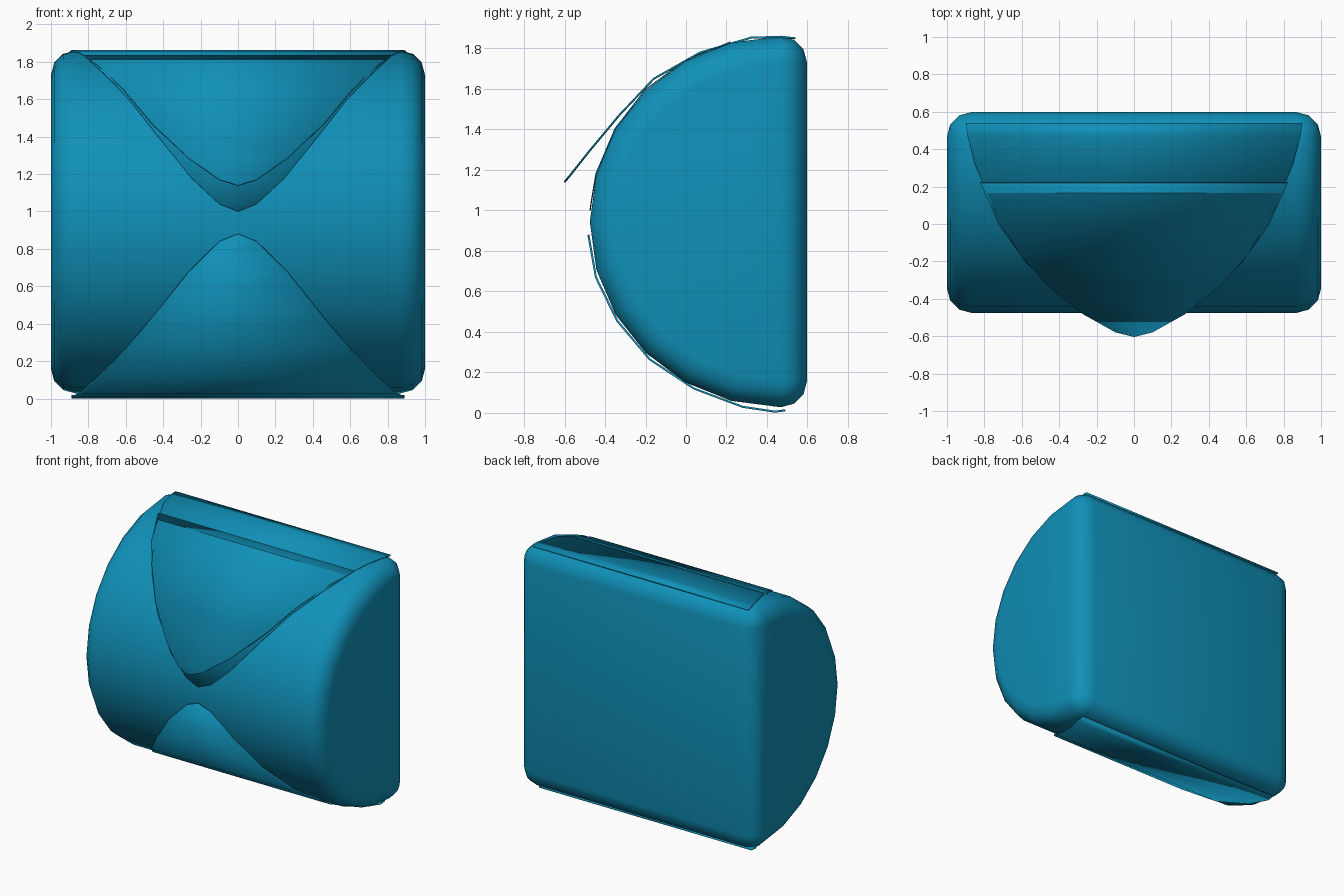
import bpy, bmesh
from math import sin, cos, pi, radians

if "Cube" in bpy.data.objects:
    bpy.data.objects.remove(bpy.data.objects["Cube"])

mat = bpy.data.materials.new("teal")
mat.diffuse_color = (0.005, 0.28, 0.48, 1)
mat.use_nodes = True
mat.node_tree.nodes["Principled BSDF"].inputs["Base Color"].default_value = mat.diffuse_color


def finish(name, bm):
    bmesh.ops.remove_doubles(bm, verts=bm.verts, dist=0.0005)
    bmesh.ops.recalc_face_normals(bm, faces=bm.faces)
    mesh = bpy.data.meshes.new(name)
    bm.to_mesh(mesh)
    bm.free()
    mesh.materials.append(mat)
    ob = bpy.data.objects.new(name, mesh)
    bpy.context.collection.objects.link(ob)
    bpy.ops.object.select_all(action='DESELECT')
    ob.select_set(True)
    bpy.context.view_layer.objects.active = ob
    bpy.ops.object.shade_smooth_by_angle(angle=radians(40))
    return ob


# Half-round body: core outline plus a rounded edge of radius R
R, CY, CZ = 0.13, 0.468, 0.944
core = []
for i in range(13):
    a = pi / 2 + pi * i / 12
    core.append((CY + 0.813 * cos(a), CZ + 0.786 * sin(a), cos(a), sin(a)))
for base, start in ((-0.786, -pi / 2), (0.786, 0)):
    for i in range(4):
        a = start + pi / 2 * i / 3
        core.append((CY, CZ + base, cos(a), sin(a)))

bm = bmesh.new()
angles = [pi / 2 * i / 3 for i in range(4)]
stations = [(-0.87 - R * sin(t), R * cos(t)) for t in reversed(angles)]
stations += [(0.87 + R * sin(t), R * cos(t)) for t in angles]
rings = [[bm.verts.new((x, y + r * ny, z + r * nz)) for y, z, ny, nz in core]
         for x, r in stations]
n = len(core)
for a, b in zip(rings, rings[1:]):
    for i in range(n):
        j = (i + 1) % n
        bm.faces.new((a[i], a[j], b[j], b[i]))
bm.faces.new(rings[0])
bm.faces.new(rings[-1])
finish("body", bm)


# Pointed flaps: rows of (y, z, half width)
def flap(name, rows, thickness):
    bm = bmesh.new()
    pairs = [[bm.verts.new((s * w, y, z)) for s in (-1, 1)] for y, z, w in rows[:-1]]
    for a, b in zip(pairs, pairs[1:]):
        bm.faces.new((a[0], a[1], b[1], b[0]))
    y, z, _ = rows[-1]
    bm.faces.new((*pairs[-1], bm.verts.new((0, y, z))))
    ob = finish(name, bm)
    mod = ob.modifiers.new("thickness", 'SOLIDIFY')
    mod.thickness = thickness
    mod.offset = 0


flap("upper_flap", [
    (0.54, 1.85, 0.90), (0.47, 1.858, 0.89), (0.32, 1.853, 0.85),
    (0.07, 1.78, 0.745), (-0.16, 1.65, 0.61), (-0.33, 1.47, 0.46),
    (-0.48, 1.29, 0.27), (-0.575, 1.17, 0.10), (-0.60, 1.14, 0)], 0.01)

flap("lower_flap", [
    (0.49, 0.013, 0.89), (0.44, 0.006, 0.89), (0.28, 0.03, 0.84),
    (0.04, 0.12, 0.74), (-0.18, 0.265, 0.60), (-0.34, 0.455, 0.44),
    (-0.445, 0.67, 0.27), (-0.475, 0.84, 0.10), (-0.482, 0.88, 0)], 0.01)

# Pointed panel lying on the body beneath the upper flap
flap("inner_panel", [
    (0.22, 1.832, 0.82), (-0.003, 1.741, 0.72), (-0.20, 1.597, 0.58),
    (-0.35, 1.404, 0.43), (-0.445, 1.18, 0.25), (-0.468, 1.04, 0.10),
    (-0.474, 1.0, 0)], 0.006)
